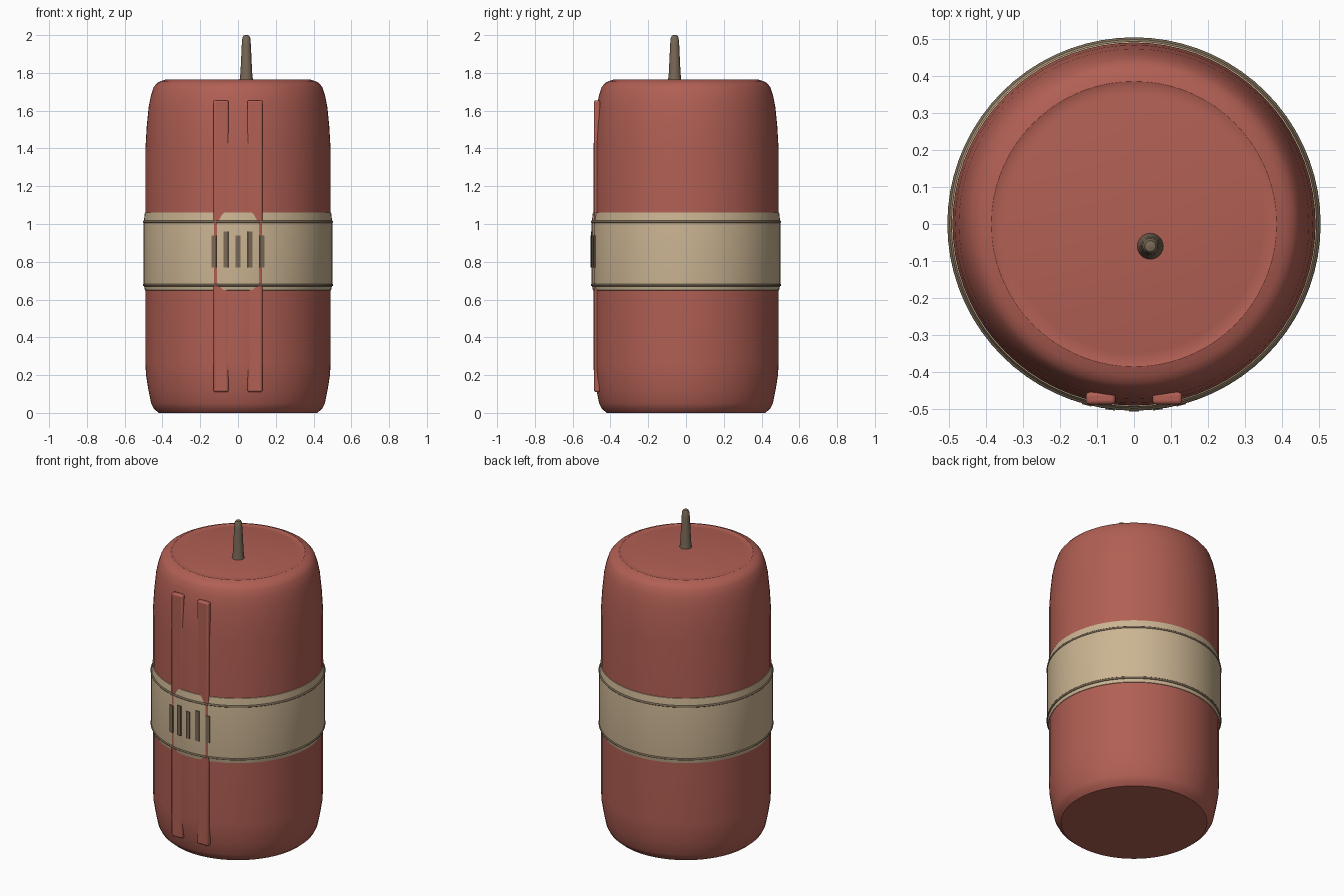
import bpy, math

cube = bpy.data.objects.get("Cube")
if cube:
    bpy.data.objects.remove(cube, do_unlink=True)


def material(name, rgb):
    m = bpy.data.materials.new(name)
    m.use_nodes = True
    m.diffuse_color = (*rgb, 1)
    m.node_tree.nodes["Principled BSDF"].inputs["Base Color"].default_value = (*rgb, 1)
    return m


RED = material("brick red", (0.44, 0.115, 0.088))
TAN = material("warm tan", (0.60, 0.46, 0.29))
BROWN = material("dark brown", (0.19, 0.14, 0.092))


def finish(obj, name, mat, angle=35):
    obj.name = obj.data.name = name
    obj.data.materials.append(mat)
    bpy.ops.object.select_all(action='DESELECT')
    obj.select_set(True)
    bpy.context.view_layer.objects.active = obj
    bpy.ops.object.shade_smooth_by_angle(angle=math.radians(angle))
    return obj


def lathe(name, profile, mat, center=(0, 0), sides=72, capped=True):
    """Spin (radius, height) points, listed upwards, around a vertical axis."""
    verts, faces = [], []
    for r, z in profile:
        for i in range(sides):
            a = math.tau * i / sides
            verts.append((r * math.cos(a), r * math.sin(a), z))
    for k in range(len(profile) - 1):
        for i in range(sides):
            j = (i + 1) % sides
            faces.append((k * sides + i, k * sides + j,
                          (k + 1) * sides + j, (k + 1) * sides + i))
    if capped:
        faces.append(tuple(reversed(range(sides))))
        faces.append(tuple(range(len(verts) - sides, len(verts))))
    mesh = bpy.data.meshes.new(name)
    mesh.from_pydata(verts, [], faces)
    obj = bpy.data.objects.new(name, mesh)
    bpy.context.collection.objects.link(obj)
    obj.location = (*center, 0)
    return finish(obj, name, mat)


def box(name, size, location, mat, turn=0, bevel=0):
    bpy.ops.mesh.primitive_cube_add(size=1, location=location, rotation=(0, 0, turn))
    obj = bpy.context.object
    obj.scale = size
    bpy.ops.object.transform_apply(location=False, rotation=False, scale=True)
    if bevel:
        mod = obj.modifiers.new("soft edges", 'BEVEL')
        mod.width, mod.segments = bevel, 3
    return finish(obj, name, mat)


# Rounded drum body with a shallow lip around the lid
lathe("body", [(0.42, 0), (0.445, 0.022), (0.46, 0.05), (0.475, 0.125), (0.487, 0.2),
               (0.49, 0.26), (0.49, 1.4), (0.483, 1.52), (0.473, 1.62), (0.461, 1.68),
               (0.446, 1.725), (0.43, 1.745), (0.41, 1.756), (0.385, 1.764),
               (0.366, 1.758), (0.348, 1.762)], RED)

# Band around the waist with chamfered rims
lathe("waist_band", [(0.488, 0.648), (0.493, 0.65), (0.499, 0.68), (0.5, 0.69),
                     (0.5, 1.0), (0.499, 1.01), (0.493, 1.06), (0.488, 1.062)],
      TAN, capped=False)

# Thin trim rings near the band rims
for label, z in (("lower", 0.677), ("upper", 1.012)):
    bpy.ops.mesh.primitive_torus_add(major_radius=0.497, minor_radius=0.007,
                                     major_segments=72, minor_segments=8,
                                     location=(0, 0, z))
    finish(bpy.context.object, label + "_trim_ring", BROWN, 60)

# Two upright strips sunk into the front
for label, side in (("right", -1), ("left", 1)):
    box(label + "_front_strip", (0.08, 0.033, 1.545), (side * 0.09, -0.4705, 0.8825),
        RED, bevel=0.01)

# Row of vent slats following the curve of the band
for i in range(-2, 3):
    turn = i * 0.128
    tall = 0.19 if i % 2 else 0.17
    box(f"vent_slat_{i + 3}", (0.026, 0.008, tall),
        (0.502 * math.sin(turn), -0.502 * math.cos(turn), 0.77 + tall / 2), BROWN, turn)

# Tapered fuse on the lid
lathe("fuse", [(0.036, 1.755), (0.031, 1.8), (0.024, 1.95), (0.021, 1.985),
               (0.015, 1.997), (0.007, 2.0)], BROWN, center=(0.044, -0.06), sides=20)
